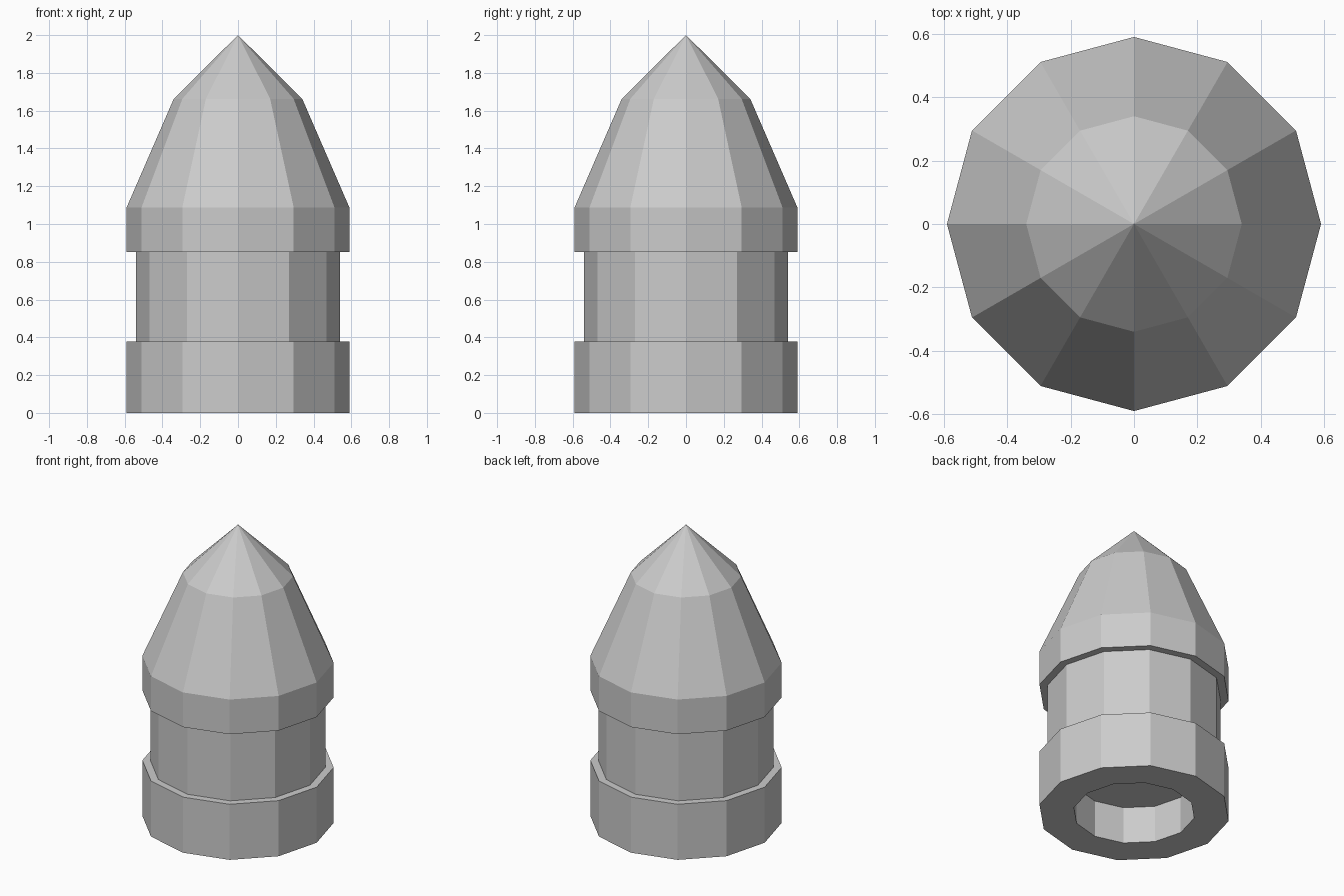
import bpy, bmesh
from math import sin, cos, pi

if "Cube" in bpy.data.objects:
    bpy.data.objects.remove(bpy.data.objects["Cube"])

SIDES = 12


def lathe(name, profile):
    """Revolve (radius, z) points around z with flat facets; zero radius makes a pole."""
    bm = bmesh.new()
    rings = []
    for r, z in profile:
        if r == 0:
            rings.append([bm.verts.new((0, 0, z))] * SIDES)
        else:
            rings.append([bm.verts.new((r * cos(2 * pi * i / SIDES), r * sin(2 * pi * i / SIDES), z))
                          for i in range(SIDES)])
    for a, b in zip(rings, rings[1:]):
        for i in range(SIDES):
            j = (i + 1) % SIDES
            bm.faces.new(list(dict.fromkeys((a[i], a[j], b[j], b[i]))))
    bmesh.ops.recalc_face_normals(bm, faces=bm.faces[:])
    mesh = bpy.data.meshes.new(name)
    bm.to_mesh(mesh)
    bm.free()
    obj = bpy.data.objects.new(name, mesh)
    bpy.context.collection.objects.link(obj)
    return obj


# Whole body: base recess, base band, narrow neck groove, upper band, pointed nose
lathe("bullet_body", [
    (0, 0.25), (0.375, 0.25), (0.375, 0),
    (0.59, 0), (0.59, 0.377),
    (0.54, 0.377), (0.54, 0.852),
    (0.59, 0.852), (0.59, 1.087),
    (0.34, 1.663), (0, 2.0),
])
